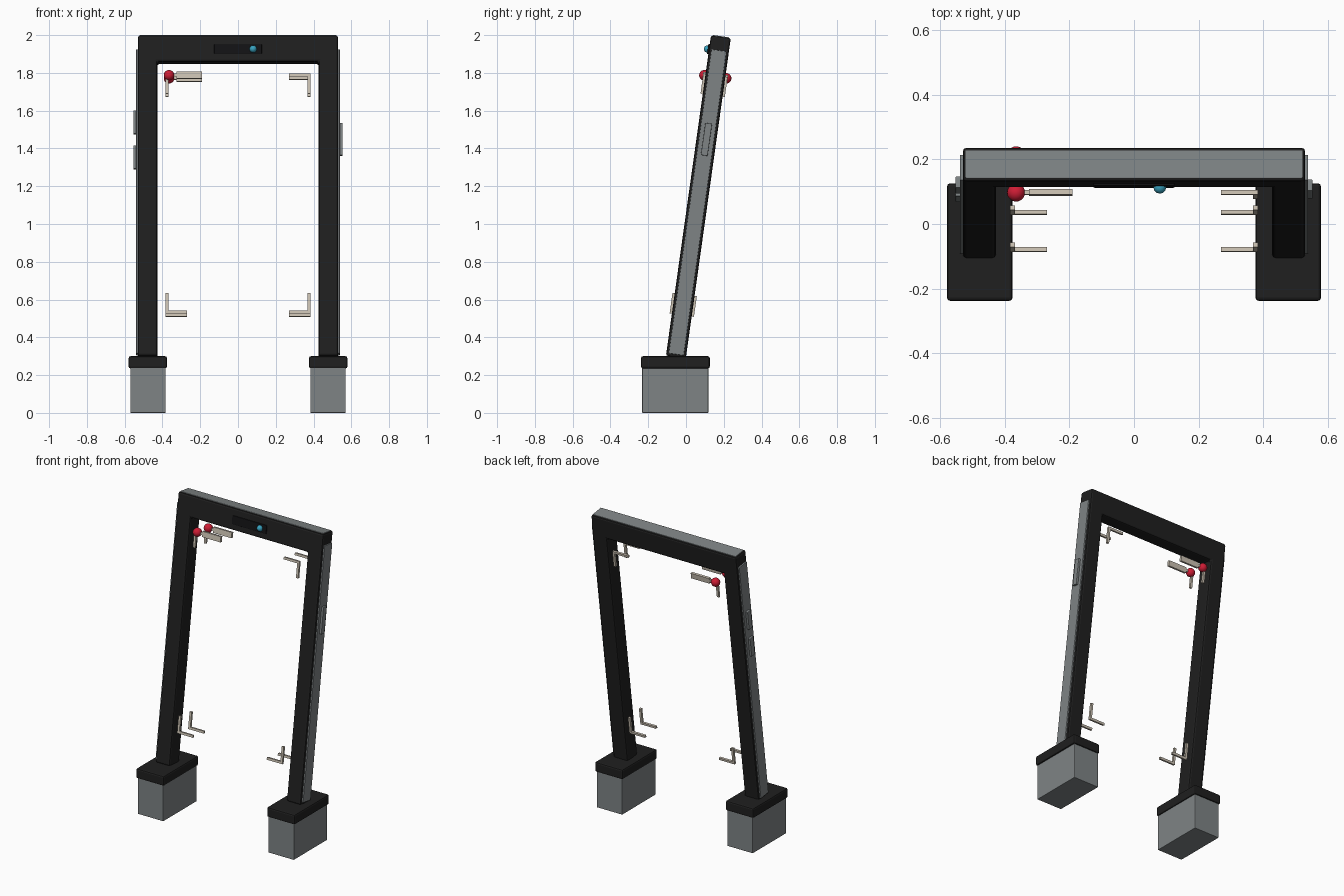
import bpy, bmesh, math
from mathutils import Matrix

if "Cube" in bpy.data.objects:
    bpy.data.objects.remove(bpy.data.objects["Cube"])


def material(name, r, g, b):
    m = bpy.data.materials.new(name)
    m.use_nodes = True
    m.diffuse_color = (r, g, b, 1)
    m.node_tree.nodes["Principled BSDF"].inputs["Base Color"].default_value = (r, g, b, 1)
    return m


BLACK = material("black", 0.014, 0.014, 0.014)
DEEP = material("deep black", 0.006, 0.006, 0.007)
GREY = material("steel grey", 0.21, 0.23, 0.235)
BEIGE = material("beige", 0.6, 0.54, 0.45)
RED = material("red", 0.62, 0.012, 0.035)
BLUE = material("lens blue", 0.04, 0.36, 0.52)

# The arch leans back; its parts are built upright and placed by this frame
LEAN = Matrix.Translation((0, -0.053, 0.3)) @ Matrix.Rotation(math.radians(-8), 4, "X")
UPRIGHT = Matrix.Identity(4)


def finish(name, bm, mat, frame, bevel=0):
    bmesh.ops.recalc_face_normals(bm, faces=bm.faces)
    mesh = bpy.data.meshes.new(name)
    bm.to_mesh(mesh)
    bm.free()
    mesh.materials.append(mat)
    ob = bpy.data.objects.new(name, mesh)
    bpy.context.collection.objects.link(ob)
    ob.matrix_world = frame
    if bevel:
        mod = ob.modifiers.new("Bevel", "BEVEL")
        mod.width = bevel
        mod.segments = 2
        mod.limit_method = "ANGLE"
    return ob


def box(name, xs, ys, zs, mat, frame=LEAN, bevel=0):
    bm = bmesh.new()
    spans = (xs, ys, zs)
    size = [abs(b - a) for a, b in spans]
    mid = [(a + b) / 2 for a, b in spans]
    bmesh.ops.create_cube(bm, size=1, matrix=Matrix.Translation(mid) @ Matrix.Diagonal((*size, 1)))
    return finish(name, bm, mat, frame, bevel)


def ball(name, centre, radius, mat, segments):
    bm = bmesh.new()
    bmesh.ops.create_uvsphere(bm, u_segments=segments, v_segments=segments // 2, radius=radius,
                              matrix=Matrix.Translation(centre) @ Matrix.Rotation(math.pi / 2, 4, "X"))
    for f in bm.faces:
        f.smooth = True
    return finish(name, bm, mat, LEAN)


# Arch frame: one upside-down U, extruded through its depth
OUT, IN, TOP, UNDER, DEPTH = 0.53, 0.427, 1.708, 1.568, 0.053
outline = [(-OUT, -0.005), (-OUT, TOP), (OUT, TOP), (OUT, -0.005),
           (IN, -0.005), (IN, UNDER), (-IN, UNDER), (-IN, -0.005)]
bm = bmesh.new()
face = bm.faces.new([bm.verts.new((x, -DEPTH, z)) for x, z in outline])
back = bmesh.ops.extrude_face_region(bm, geom=[face])
bmesh.ops.translate(bm, vec=(0, 2 * DEPTH, 0),
                    verts=[v for v in back["geom"] if isinstance(v, bmesh.types.BMVert)])
finish("arch_frame", bm, BLACK, LEAN, 0.011)

# Grey panel along the top, dark pill and lens on the front of the beam
box("top_panel", (-0.522, 0.522), (-0.043, 0.043), (1.70, 1.711), GREY, bevel=0.002)
box("front_pill", (-0.126, 0.126), (-0.06, -0.05), (1.607, 1.662), DEEP, bevel=0.004)
ball("lens", (0.08, -0.061, 1.634), 0.02, BLUE, 12)

for side, s in (("left", 1), ("right", -1)):
    # Foot: grey block with a wider dark cap
    box(side + "_foot_block", (s * 0.383, s * 0.57), (-0.232, 0.118), (0, 0.24), GREY, UPRIGHT, 0.003)
    box(side + "_foot_cap", (s * 0.376, s * 0.579), (-0.238, 0.126), (0.235, 0.3), BLACK, UPRIGHT, 0.01)
    # Grey panel down the outside of the leg
    box(side + "_leg_panel", (s * 0.525, s * 0.539), (-0.04, 0.04), (0.01, 1.635), GREY, bevel=0.002)

    # Corner brackets, in front of and behind the arch
    for place, y in (("front", -0.058), ("back", 0.058)):
        depth = (y - 0.007, y + 0.007)
        for level, corner, tip in (("upper", 1.502, 1.395), ("lower", 0.22, 0.33)):
            d = math.copysign(0.015, tip - corner)
            name = f"{side}_{level}_{place}_bracket"
            box(name + "_bar", (s * 0.27, s * 0.384), depth, (corner, corner + d), BEIGE)
            box(name + "_post", (s * 0.369, s * 0.384), depth, (corner, tip), BEIGE)

# Marker balls with a wider flag at the upper right corner
for place, y in (("front", -0.058), ("back", 0.058)):
    ball(place + "_marker_ball", (-0.365, y, 1.494), 0.028, RED, 20)
    box(place + "_flag", (-0.325, -0.19), (y - 0.008, y + 0.008), (1.476, 1.512), BEIGE)

# Side buttons: one on the left leg, two on the right
for name, s, low, high in (("power_button", 1, 1.073, 1.245),
                           ("upper_button", -1, 1.188, 1.312),
                           ("lower_button", -1, 1.0, 1.125)):
    box(name, (s * 0.53, s * 0.553), (-0.018, 0.018), (low, high), GREY, bevel=0.003)
